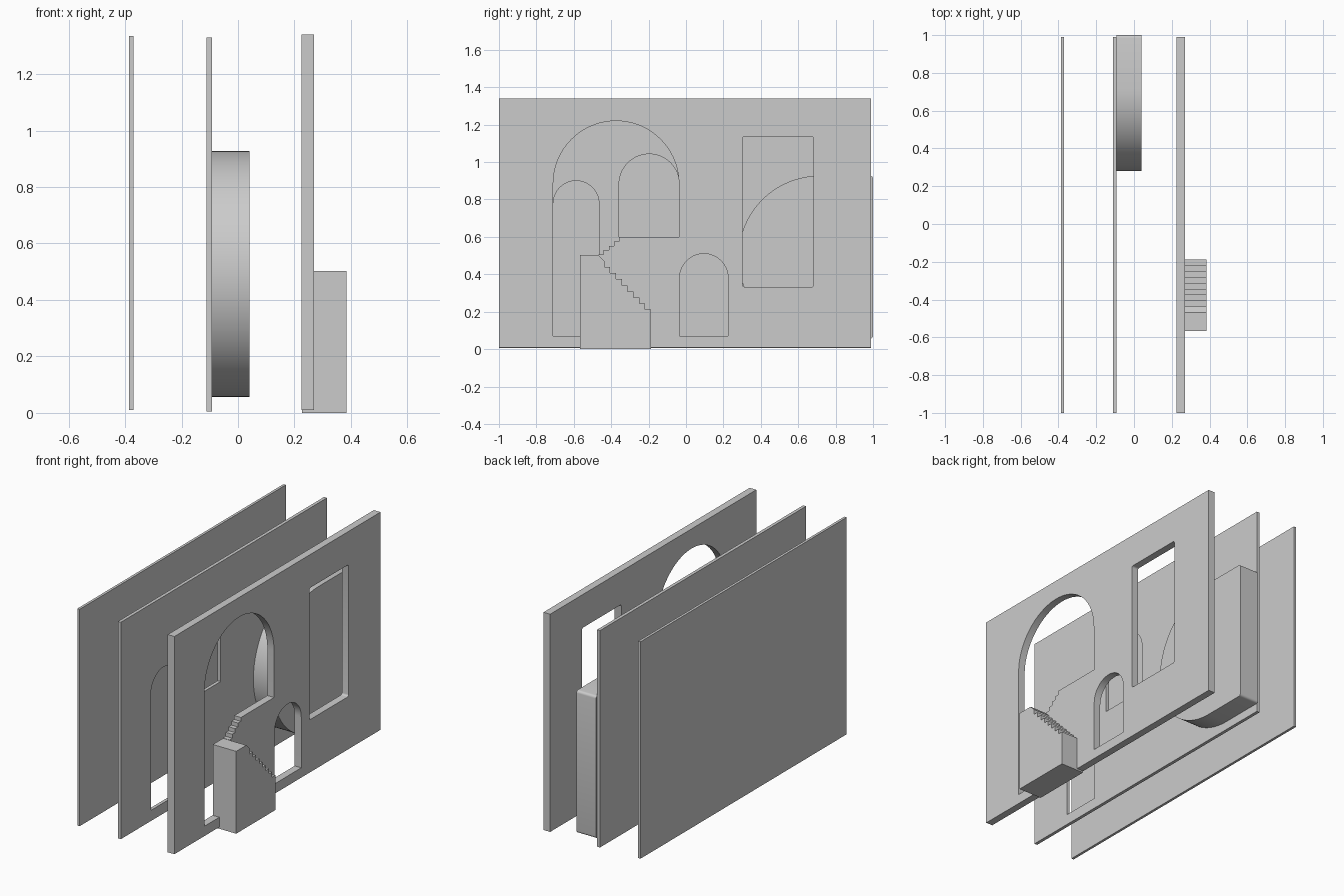
import bpy, bmesh
from math import sin, cos, pi, radians

if "Cube" in bpy.data.objects:
    bpy.data.objects.remove(bpy.data.objects["Cube"])


def arc(cy, cz, r, a0, a1, n=32):
    """Points on an arc in the YZ plane, angles in degrees."""
    return [(cy + r * cos(radians(a0 + (a1 - a0) * i / n)),
             cz + r * sin(radians(a0 + (a1 - a0) * i / n))) for i in range(n + 1)]


def rect(y0, y1, z0, z1, r=0.0):
    if r == 0:
        return [(y0, z0), (y1, z0), (y1, z1), (y0, z1)]
    return (arc(y0 + r, z0 + r, r, 180, 270, 4) + arc(y1 - r, z0 + r, r, 270, 360, 4)
            + arc(y1 - r, z1 - r, r, 0, 90, 4) + arc(y0 + r, z1 - r, r, 90, 180, 4))


def arch(y0, y1, z0, top):
    r = (y1 - y0) / 2
    return [(y0, z0), (y1, z0)] + arc(y0 + r, top - r, r, 0, 180)


def slab(name, x0, x1, outline, holes=()):
    """Extrude a YZ outline (with optional holes) from x0 to x1."""
    bm = bmesh.new()
    for loop in [outline, *holes]:
        vs = [bm.verts.new((x0, y, z)) for y, z in loop]
        for a, b in zip(vs, vs[1:] + vs[:1]):
            bm.edges.new((a, b))
    bmesh.ops.triangle_fill(bm, use_beauty=True, edges=bm.edges[:], normal=(1, 0, 0))
    ext = bmesh.ops.extrude_face_region(bm, geom=bm.faces[:], use_keep_orig=True)
    moved = [v for v in ext["geom"] if isinstance(v, bmesh.types.BMVert)]
    bmesh.ops.translate(bm, vec=(x1 - x0, 0, 0), verts=moved)
    bmesh.ops.recalc_face_normals(bm, faces=bm.faces[:])
    mesh = bpy.data.meshes.new(name)
    bm.to_mesh(mesh)
    bm.free()
    ob = bpy.data.objects.new(name, mesh)
    bpy.context.collection.objects.link(ob)
    bpy.ops.object.select_all(action='DESELECT')
    ob.select_set(True)
    bpy.context.view_layer.objects.active = ob
    bpy.ops.object.shade_smooth_by_angle(angle=radians(30))
    return ob


def steps(y, z, dy, dz, n):
    """Stair profile: n times a rise of dz followed by a run of dy."""
    pts = []
    for _ in range(n):
        pts.append((y, z + dz))
        y, z = y + dy, z + dz
        pts.append((y, z))
    return pts


# Plain back panel
slab("back_panel", -0.386, -0.37, rect(-1, 0.99, 0.01, 1.335))

# Middle panel with a tall doorway and a raised doorway
slab("middle_panel", -0.112, -0.092, rect(-1, 0.99, 0.005, 1.33),
     [arch(-0.71, -0.465, 0.07, 0.90), arch(-0.358, -0.036, 0.60, 1.043)])

# Front wall: big arch with stepped sill, small arch, window
big_arch = ([(-0.71, 0.07), (-0.468, 0.07), (-0.468, 0.505)]
            + [(-0.44, 0.505)] + steps(-0.44, 0.505, 0.0273, 0.0238, 3)
            + [(-0.358, 0.60), (-0.038, 0.60)]
            + arc(-0.374, 0.884, 0.336, 0, 180, 48))
slab("front_wall", 0.225, 0.27, rect(-1, 0.99, 0.01, 1.34),
     [big_arch, arch(-0.034, 0.225, 0.07, 0.51),
      rect(0.303, 0.682, 0.332, 1.137, 0.012)])

# Round-ended block fixed to the middle panel
r = 0.435
slab("round_block", -0.092, 0.04,
     arc(0.715, 0.492, r, 90, 270, 64)
     + arc(0.985, 0.492 - r + 0.015, 0.015, 270, 360, 4)
     + arc(0.985, 0.492 + r - 0.015, 0.015, 0, 90, 4))

# Staircase with a landing, running down from the big arch
stair = ([(-0.566, 0.503), (-0.566, 0), (-0.187, 0)]
         + steps(-0.187, 0.18, -0.0312, 0.0323, 9) + [(-0.468, 0.503)])
stair = stair[:-2] + stair[-1:]
slab("staircase", 0.226, 0.384, stair)
